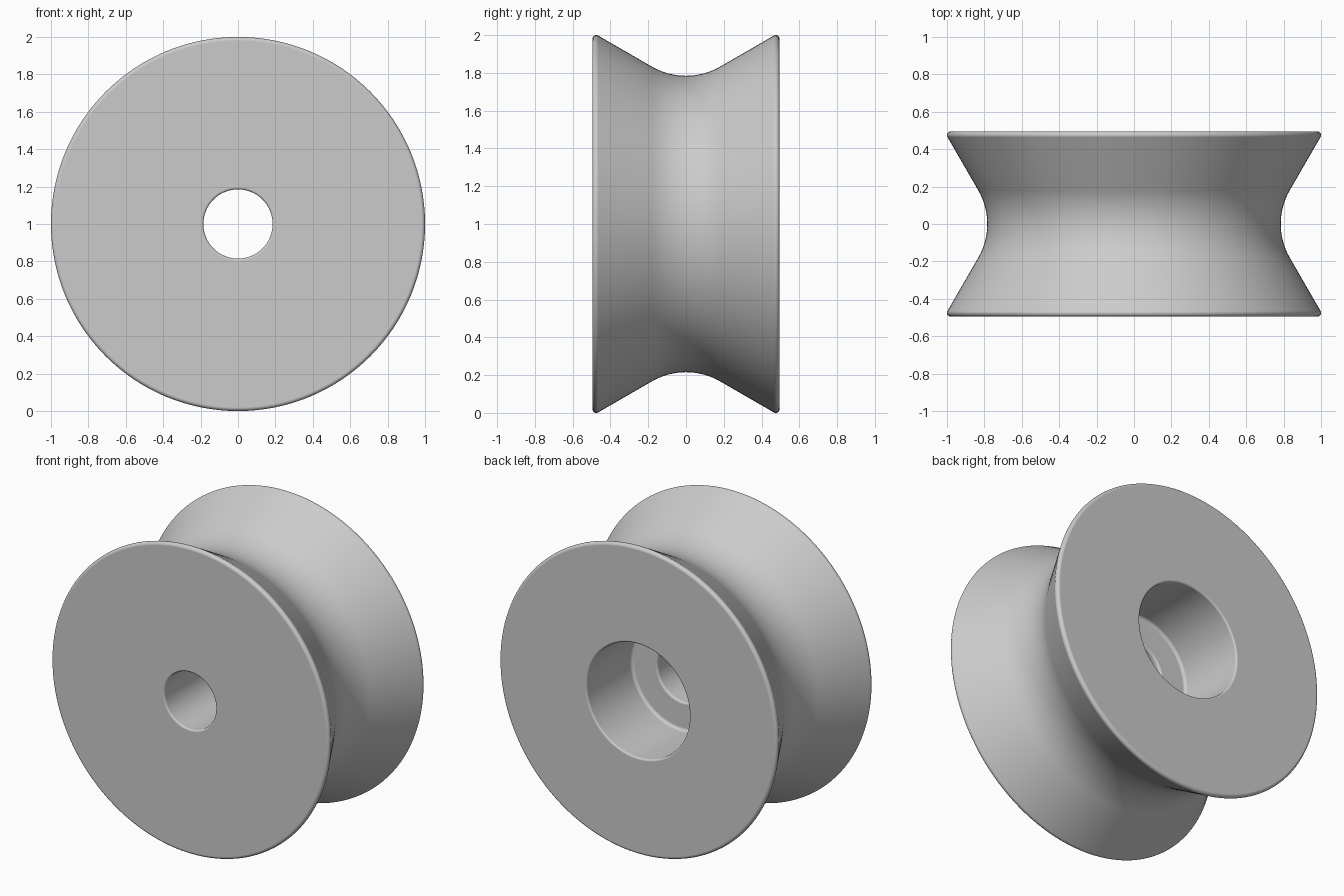
import bpy
import bmesh
import math
from mathutils import Vector

cube = bpy.data.objects.get("Cube")
if cube:
    bpy.data.objects.remove(cube, do_unlink=True)

SEGMENTS = 128
HALF_WIDTH = 0.495
GROOVE_ROOT = 0.729     # radius where the two groove slopes would meet
RIM = GROOVE_ROOT + HALF_WIDTH * math.tan(math.radians(30))
BORE, POCKET, LEDGE = 0.185, 0.37, 0.03

grey = bpy.data.materials.new("plain grey")
grey.use_nodes = True
colour = (0.6, 0.6, 0.6, 1)
grey.diffuse_color = colour
grey.node_tree.nodes["Principled BSDF"].inputs["Base Color"].default_value = colour


def fillet(before, corner, after, radius, steps):
    """Points of an arc that rounds one corner of the profile."""
    a, b = (before - corner).normalized(), (after - corner).normalized()
    half = a.angle(b) / 2
    centre = corner + (a + b).normalized() * radius / math.sin(half)
    start = corner + a * radius / math.tan(half) - centre
    end = corner + b * radius / math.tan(half) - centre
    sweep = math.pi - 2 * half
    return [centre + (start * math.sin((1 - i / steps) * sweep)
                      + end * math.sin(i / steps * sweep)) / math.sin(sweep)
            for i in range(steps + 1)]


# Closed cross-section: radius, position along the axle, rounding, arc steps
corners = [
    (BORE, -HALF_WIDTH, 0.012, 5),
    (RIM, -HALF_WIDTH, 0.02, 8),
    (GROOVE_ROOT, 0, 0.36, 16),
    (RIM, HALF_WIDTH, 0.02, 8),
    (POCKET, HALF_WIDTH, 0.012, 5),
    (POCKET, LEDGE, 0.02, 5),
    (BORE, LEDGE, 0.015, 5),
]
profile = []
for i, (r, y, radius, steps) in enumerate(corners):
    before, after = corners[i - 1], corners[(i + 1) % len(corners)]
    profile += fillet(Vector(before[:2]), Vector((r, y)), Vector(after[:2]), radius, steps)

# Lathe the cross-section around the axle
bm = bmesh.new()
rings = []
for s in range(SEGMENTS):
    t = math.tau * s / SEGMENTS
    rings.append([bm.verts.new((p.x * math.cos(t), p.y, 1 + p.x * math.sin(t)))
                  for p in profile])
for s in range(SEGMENTS):
    ring, following = rings[s], rings[(s + 1) % SEGMENTS]
    for k in range(len(profile)):
        n = (k + 1) % len(profile)
        bm.faces.new((ring[k], ring[n], following[n], following[k]))
bmesh.ops.recalc_face_normals(bm, faces=bm.faces)
mesh = bpy.data.meshes.new("grooved_roller")
bm.to_mesh(mesh)
bm.free()
mesh.materials.append(grey)
roller = bpy.data.objects.new("grooved_roller", mesh)
bpy.context.collection.objects.link(roller)

# Smooth shading with clean flat sides
bpy.ops.object.select_all(action="DESELECT")
roller.select_set(True)
bpy.context.view_layer.objects.active = roller
bpy.ops.object.shade_smooth_by_angle(angle=math.radians(40))
weighted = roller.modifiers.new("flat_sides", "WEIGHTED_NORMAL")
weighted.keep_sharp = True
